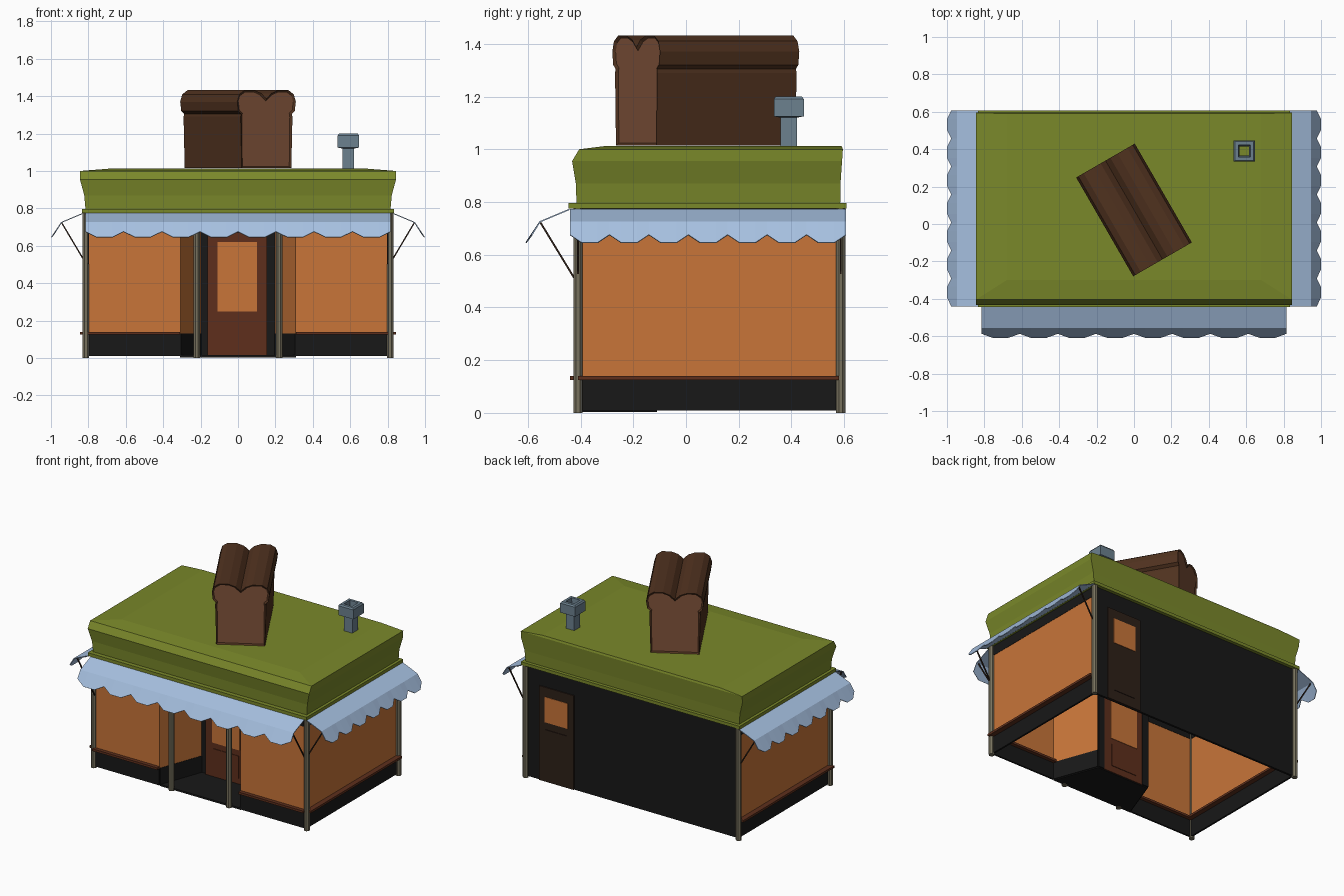
import bpy, bmesh, math
from mathutils import Vector

if "Cube" in bpy.data.objects:
    bpy.data.objects.remove(bpy.data.objects["Cube"])


def material(name, hexa):
    m = bpy.data.materials.new(name)
    srgb = [int(hexa[i:i + 2], 16) / 255 for i in (0, 2, 4)]
    m.diffuse_color = [c / 12.92 if c < .04 else ((c + .055) / 1.055) ** 2.4 for c in srgb] + [1]
    m.use_nodes = True
    m.node_tree.nodes["Principled BSDF"].inputs["Base Color"].default_value = m.diffuse_color
    return m


GLASS = material("amber_glass", "C87539")
GREEN = material("green_roof", "7A882A")
BLUE = material("awning_blue", "A6C0E0")
BLACK = material("black_wall", "181818")
BROWN = material("door_brown", "5E2F1C")
DARK = material("dark_door", "2E2018")
CRUST = material("crust", "50321F" "")
CRUMB = material("crumb", "80533A")
STEEL = material("chimney_grey", "6C818F")
POST = material("post_grey", "77715D")


def make(name, verts, faces, *mats):
    me = bpy.data.meshes.new(name)
    me.from_pydata([tuple(v) for v in verts], [], faces)
    bm = bmesh.new()
    bm.from_mesh(me)
    bmesh.ops.recalc_face_normals(bm, faces=bm.faces)
    bm.to_mesh(me)
    bm.free()
    for m in mats:
        me.materials.append(m)
    ob = bpy.data.objects.new(name, me)
    bpy.context.collection.objects.link(ob)
    return ob


def prism(name, plan, z0, z1, mat):
    n = len(plan)
    verts = [(x, y, z) for z in (z0, z1) for x, y in plan]
    faces = [list(range(n)), list(range(n, 2 * n))]
    faces += [(i, (i + 1) % n, n + (i + 1) % n, n + i) for i in range(n)]
    return make(name, verts, faces, mat)


def box(name, x0, x1, y0, y1, z0, z1, mat):
    return prism(name, [(x0, y0), (x1, y0), (x1, y1), (x0, y1)], z0, z1, mat)


def panel(name, a, b, z0, z1, thick, mat):
    """Upright slab along a plan segment."""
    a, b = Vector(a), Vector(b)
    d = (b - a).normalized()
    n = Vector((-d.y, d.x)) * thick / 2
    return prism(name, [a + n, b + n, b - n, a - n], z0, z1, mat)


def loft(name, rings, mat, closed=False):
    """Stack of rectangles (x0, x1, y0, y1, z)."""
    verts, faces = [], []
    for x0, x1, y0, y1, z in rings:
        verts += [(x0, y0, z), (x1, y0, z), (x1, y1, z), (x0, y1, z)]
    k = len(rings)
    for r in range(k if closed else k - 1):
        p, q = r * 4, (r + 1) % k * 4
        faces += [(p + i, p + (i + 1) % 4, q + (i + 1) % 4, q + i) for i in range(4)]
    if not closed:
        faces += [(0, 1, 2, 3), tuple(range(4 * k - 4, 4 * k))]
    return make(name, verts, faces, mat)


def rod(name, a, b, r, sides, mat):
    a, b = Vector(a), Vector(b)
    q = (b - a).to_track_quat('Z', 'Y')
    ring = [q @ Vector((r * math.cos(t), r * math.sin(t), 0))
            for t in [(i + .5) * math.tau / sides for i in range(sides)]]
    verts = [a + v for v in ring] + [b + v for v in ring]
    faces = [(i, (i + 1) % sides, sides + (i + 1) % sides, sides + i) for i in range(sides)]
    return make(name, verts, faces + [range(sides), range(sides, 2 * sides)], mat)


# Glazed walls: low black base, sill, amber pane and header
C, F, D = .31, -.41, -.11
for s, side in ((-1, "left"), (1, "right")):
    runs = [("side", (s * .805, F), (s * .805, .58)),
            ("front", (s * .805, F), (s * C, F)),
            ("entry", (s * C, F), (s * .2, D))]
    for part, a, b in runs:
        tag = f"{side}_{part}"
        panel(tag + "_base", a, b, .01, .13, .012, BLACK)
        panel(tag + "_window", a, b, .13, .71, .008, GLASS)
        panel(tag + "_header", a, b, .71, .78, .012, BLACK)
        if part != "entry":
            panel(tag + "_sill", a, b, .125, .14, .06 if part == "front" else .08, BROWN)
    box(side + "_door_jamb", *sorted((s * .2, s * .155)), D - .005, D + .01, .01, .78, BLACK)

# Recessed entry floor and ceiling, front header and back wall
entry = [(-C, F), (C, F), (.2, D), (-.2, D)]
prism("entry_floor", entry, .004, .016, BLACK)
prism("entry_ceiling", entry, .705, .72, BLACK)
panel("entry_header", (-C, F), (C, F), .7, .78, .012, BLACK)
box("back_wall", -.81, .81, .57, .585, .01, .78, BLACK)


# Doors with a pane above and a raised panel below
def door(name, x, w, y, top, win, low, mat):
    box(name, x - w, x + w, y - .01, y + .01, .01, top, mat)
    wi = w * .67
    box(name + "_window", x - wi, x + wi, y - .013, y + .013, *win, GLASS)
    box(name + "_panel", x - wi * .93, x + wi * .93, y - .014, y + .014, *low, mat)


door("front_door", -.004, .158, D - .005, .67, (.25, .62), (.055, .21), BROWN)
box("front_door_transom", -.16, .16, D - .005, D + .01, .67, .78, BLACK)
door("back_door", .575, .132, .582, .66, (.42, .595), (.08, .37), DARK)

# Posts
for s in (-1, 1):
    for x, y in ((.813, -.41), (.22, -.41), (.813, .587)):
        rod("post", (s * x, y, 0), (s * x, y, .78), .019, 8, POST)

# Roof ledge and flared, slightly crowned roof
box("roof_ledge", -.835, .835, -.445, .608, .775, .797, GREEN)
loft("roof", [(-h, h, y0, y1, z) for h, y0, y1, z in (
    (.815, -.415, .585, .79), (.822, -.418, .586, .87), (.845, -.432, .592, .955),
    (.845, -.405, .595, 1.0), (.68, -.30, .59, 1.013))], GREEN)


# Awnings: slope then scalloped valance
def awning(name, s0, s1, teeth, place):
    cols = []
    pitch = (s1 - s0) / teeth
    for i in range(teeth):
        for f, high in ((0, 1), (.3, 0), (.7, 0)):
            cols.append((s0 + (i + f) * pitch, high))
    cols.append((s1, 1))
    verts, faces = [], []
    for s, high in cols:
        tip = (.143, .675) if high else (.165, .645)
        verts += [place(s, o, z) for o, z in ((0, .772), (.112, .725), tip)]
    for i in range(len(cols) - 1):
        for r in (0, 1):
            p = i * 3 + r
            faces.append((p, p + 3, p + 4, p + 1))
    ob = make(name, verts, faces, BLUE)
    mod = ob.modifiers.new("thickness", 'SOLIDIFY')
    mod.thickness = .005
    mod.offset = 0


awning("front_awning", -.815, .815, 8, lambda s, o, z: (s, -.442 - o, z))
for k, side in ((-1, "left"), (1, "right")):
    awning(side + "_awning", -.44, .607, 7, lambda s, o, z: (k * (.832 + o), s, z))
    for y in (-.41, .587):
        rod(side + "_awning_strut", (k * .813, y, .505), (k * .942, y, .722), .005, 4, DARK)
    rod("front_awning_strut", (k * .8, -.42, .505), (k * .8, -.552, .722), .005, 4, DARK)

# Chimney: open square pipe with a wider cap
loft("chimney", [(.59 - h, .59 + h, .39 - h, .39 + h, z) for h, z in (
    (.031, 1.0), (.031, 1.12), (.057, 1.125), (.057, 1.19), (.05, 1.2),
    (.032, 1.2), (.025, 1.1), (.025, 1.0))], STEEL, True)

# Loaf of bread on the roof, with pale cut ends inside a crust rim
half = [(.153, 1.015), (.16, 1.29), (.156, 1.305), (.174, 1.32), (.181, 1.37),
        (.168, 1.41), (.135, 1.432), (.075, 1.432), (.03, 1.415)]
outline = half + [(0, 1.385)] + [(-x, z) for x, z in reversed(half)]
n = len(outline)
verts = [(x, y, z) for y in (-.305, .305) for x, z in outline]
faces = [list(range(n)), list(range(n, 2 * n))]
faces += [(i, (i + 1) % n, n + (i + 1) % n, n + i) for i in range(n)]
loaf = make("bread_loaf", verts, faces, CRUST, CRUMB)
bm = bmesh.new()
bm.from_mesh(loaf.data)
for f in [f for f in bm.faces if len(f.verts) == n]:
    bmesh.ops.inset_region(bm, faces=[f], thickness=.012, depth=-.008)
    f.material_index = 1
bm.to_mesh(loaf.data)
bm.free()
loaf.location = (0, .075, 0)
loaf.rotation_euler.z = math.radians(30)
